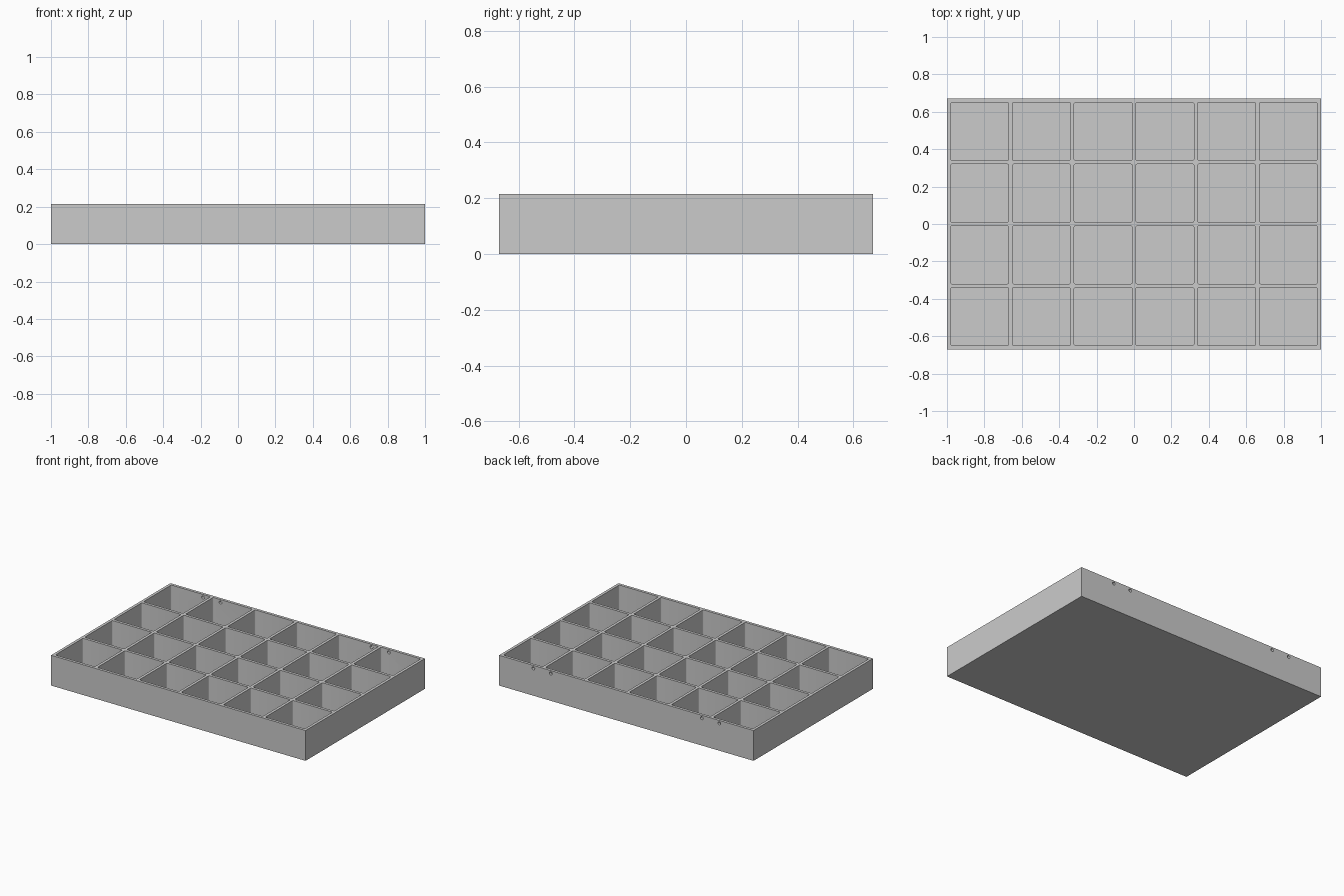
import bpy
import bmesh
import math
from mathutils import Matrix, Vector

cube = bpy.data.objects.get("Cube")
if cube:
    bpy.data.objects.remove(cube, do_unlink=True)

WALL = 0.02
FLOOR = 0.02
HEIGHT = 0.215
COLS, ROWS = 6, 4
PITCH = 0.33
CELL = PITCH - WALL
WIDTH, DEPTH = 2.0, ROWS * PITCH + WALL

grey = bpy.data.materials.new("plain grey")
grey.use_nodes = True
colour = (0.6, 0.6, 0.6, 1)
grey.diffuse_color = colour
grey.node_tree.nodes["Principled BSDF"].inputs["Base Color"].default_value = colour


def add_box(bm, size, centre):
    matrix = Matrix.Translation(centre) @ Matrix.Diagonal((*size, 1))
    return bmesh.ops.create_cube(bm, size=1, matrix=matrix)["verts"]


def make_object(name, bm):
    mesh = bpy.data.meshes.new(name)
    bm.to_mesh(mesh)
    bm.free()
    mesh.materials.append(grey)
    obj = bpy.data.objects.new(name, mesh)
    bpy.context.collection.objects.link(obj)
    return obj


def cut(target, cutter):
    cutter.hide_render = True
    mod = target.modifiers.new("cut", "BOOLEAN")
    mod.operation = "DIFFERENCE"
    mod.solver = "EXACT"
    mod.object = cutter
    bpy.context.view_layer.objects.active = target
    bpy.ops.object.modifier_apply(modifier=mod.name)
    bpy.data.objects.remove(cutter, do_unlink=True)


# Solid tray block
bm = bmesh.new()
add_box(bm, (WIDTH, DEPTH, HEIGHT), (0, 0, HEIGHT / 2))
tray = make_object("compartment_tray", bm)

# Grid of pockets with slightly rounded upright corners
bm = bmesh.new()
for col in range(COLS):
    for row in range(ROWS):
        x = (col - (COLS - 1) / 2) * PITCH
        y = (row - (ROWS - 1) / 2) * PITCH
        add_box(bm, (CELL, CELL, HEIGHT), (x, y, FLOOR + HEIGHT / 2))
upright = [e for e in bm.edges
           if abs((e.verts[0].co - e.verts[1].co).z) > HEIGHT / 2]
bmesh.ops.bevel(bm, geom=upright, offset=0.008, segments=4,
                profile=0.5, affect="EDGES")
cut(tray, make_object("pocket_cutter", bm))

# Paired mounting holes through the back wall
bm = bmesh.new()
for side in (-1, 1):
    for x in (0.593, 0.73):
        centre = Vector((side * x, DEPTH / 2 - WALL / 2, 0.194))
        bmesh.ops.create_cone(
            bm, cap_ends=True, segments=24, radius1=0.011, radius2=0.011,
            depth=WALL * 3,
            matrix=Matrix.Translation(centre) @ Matrix.Rotation(math.pi / 2, 4, "X"))
cut(tray, make_object("hole_cutter", bm))

# Smooth the rounded corners and holes, keep edges sharp
bpy.ops.object.select_all(action="DESELECT")
tray.select_set(True)
bpy.context.view_layer.objects.active = tray
bpy.ops.object.shade_smooth_by_angle(angle=math.radians(30))
